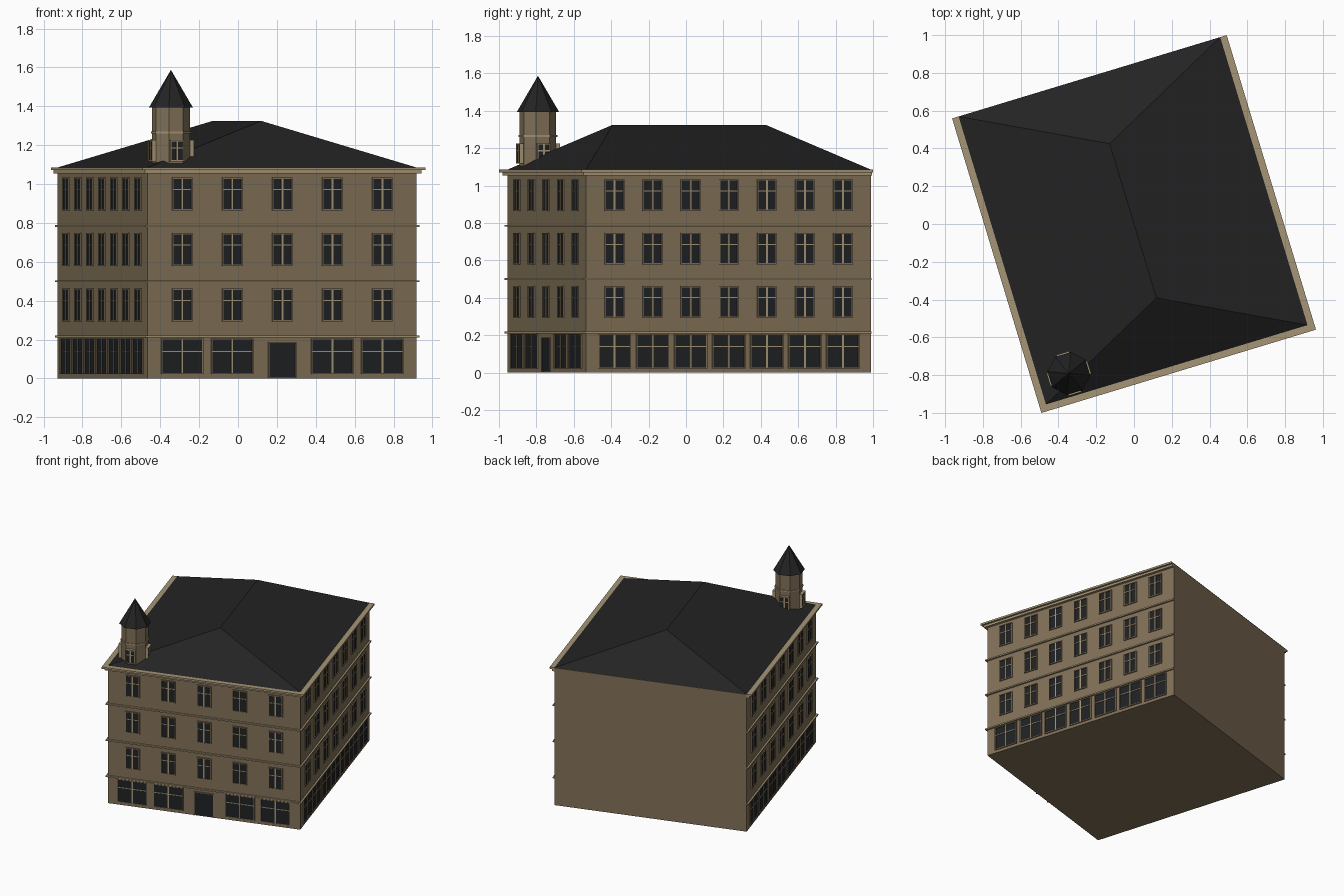
import bpy, bmesh, math
from mathutils import Matrix, Vector

cube = bpy.data.objects.get("Cube")
if cube:
    bpy.data.objects.remove(cube, do_unlink=True)


def material(name, rgb):
    m = bpy.data.materials.new(name)
    m.use_nodes = True
    m.diffuse_color = (*rgb, 1)
    m.node_tree.nodes["Principled BSDF"].inputs["Base Color"].default_value = (*rgb, 1)
    return m


WALL = material("tan stone", (0.22, 0.165, 0.098))
TRIM = material("pale stone trim", (0.38, 0.30, 0.18))
ROOF = material("dark slate", (0.017, 0.017, 0.017))
GLASS = material("dark glass", (0.014, 0.015, 0.017))

# Building footprint, turned on the plot
HU, HV = 0.7235, 0.7966
EAVE, RIDGE = 1.085, 1.325
PLOT = Matrix.Translation((-0.005, 0.017, 0)) @ Matrix.Rotation(math.radians(16.87), 4, 'Z')


def finish(name, bm, mat):
    bmesh.ops.recalc_face_normals(bm, faces=bm.faces)
    mesh = bpy.data.meshes.new(name)
    bm.to_mesh(mesh)
    bm.free()
    mesh.materials.append(mat)
    ob = bpy.data.objects.new(name, mesh)
    bpy.context.collection.objects.link(ob)
    return ob


def add_box(bm, frame, lo, hi):
    """Box between two corners, placed in the given frame."""
    lo, hi = Vector(lo), Vector(hi)
    place = Matrix.Translation((lo + hi) / 2) @ Matrix.Diagonal((*(hi - lo), 1))
    bmesh.ops.create_cube(bm, size=1, matrix=frame @ place)


def add_prism(bm, frame, r1, r2, z1, z2):
    """Eight-sided drum or cone with flat sides facing the axes."""
    bmesh.ops.create_cone(bm, cap_ends=True, segments=8, radius1=r1, radius2=r2, depth=z2 - z1,
                          matrix=frame @ Matrix.Translation((0, 0, (z1 + z2) / 2))
                          @ Matrix.Rotation(math.pi / 8, 4, 'Z'))


def side_frame(base, turn, dist):
    """Frame on a wall: x along it, -y outwards."""
    return base @ Matrix.Rotation(math.radians(turn), 4, 'Z') @ Matrix.Translation((0, -dist, 0))


def add_window(glass, bars, surround, frame, x, w, z0, z1, out=0.0, edge=0.006):
    """Pane, cross bars and a thin raised surround."""
    a, b = x - w / 2, x + w / 2
    add_box(glass, frame, (a, -out - 0.003, z0), (b, 0.01, z1))
    bar = out + 0.007
    zt = z0 + 0.64 * (z1 - z0)
    add_box(bars, frame, (x - 0.005, -bar, z0), (x + 0.005, 0, z1))
    add_box(bars, frame, (a, -bar, zt - 0.003), (b, 0, zt + 0.003))
    lip = out + 0.008
    for s in (a, b):
        add_box(surround, frame, (s - edge / 2, -lip, z0), (s + edge / 2, 0, z1))
    for z in (z0, z1):
        add_box(surround, frame, (a - edge / 2, -lip, z - edge / 2),
                (b + edge / 2, 0, z + edge / 2))


# Main block
bm = bmesh.new()
add_box(bm, PLOT, (-HU, -HV, 0), (HU, HV, EAVE - 0.002))
finish("walls", bm, WALL)

# Hipped roof
bm = bmesh.new()
rv = HV - 0.37
c = [bm.verts.new(PLOT @ Vector((x, y, EAVE)))
     for x, y in ((-HU, -HV), (HU, -HV), (HU, HV), (-HU, HV))]
f, b = [bm.verts.new(PLOT @ Vector((0, y, RIDGE))) for y in (-rv, rv)]
for face in ((c[0], c[1], f), (c[1], c[2], b, f), (c[2], c[3], b),
             (c[3], c[0], f, b), (c[3], c[2], c[1], c[0])):
    bm.faces.new(face)
finish("hipped_roof", bm, ROOF)


# Trim running round three sides; the back wall is plain
def three_sided_trim(name, z0, z1, out):
    bm = bmesh.new()
    add_box(bm, PLOT, (-HU - out, -HV - out, z0), (HU + out, -HV, z1))
    for s in (-1, 1):
        x0, x1 = sorted((s * HU, s * (HU + out)))
        add_box(bm, PLOT, (x0, -HV, z0), (x1, HV, z1))
    finish(name, bm, TRIM)


for i, z in enumerate((0.215, 0.50, 0.785)):
    three_sided_trim(f"floor_band_{i + 1}", z - 0.005, z + 0.005, 0.013)
three_sided_trim("cornice_lower", 1.055, 1.071, 0.02)
three_sided_trim("cornice_upper", 1.071, EAVE, 0.036)

# Windows: name, turn, wall distance, bays, spacing, shop window width
FACADES = (("front", 0, HV, 5, 0.269, 0.22),
           ("left", 90, HU, 7, 0.2127, 0.178),
           ("right", -90, HU, 7, 0.2127, 0.178))
for name, turn, dist, bays, step, shop in FACADES:
    frame = side_frame(PLOT, turn, dist)
    glass, bars, surround = bmesh.new(), bmesh.new(), bmesh.new()
    for i in range(bays):
        x = (i - (bays - 1) / 2) * step
        for z in (0.297, 0.582, 0.868):
            add_window(glass, bars, surround, frame, x, 0.102, z, z + 0.162)
        if name == "front" and i == bays // 2:
            continue
        add_window(glass, bars, surround, frame, x, shop, 0.025, 0.203)
    finish(name + "_window_panes", glass, GLASS)
    finish(name + "_window_bars", bars, TRIM)
    finish(name + "_window_surrounds", surround, WALL)

# Front door
frame = side_frame(PLOT, 0, HV)
bm = bmesh.new()
add_box(bm, frame, (-0.07, -0.004, 0.006), (0.07, 0.01, 0.182))
finish("front_door", bm, GLASS)
bm = bmesh.new()
for s in (-1, 1):
    add_box(bm, frame, (s * 0.073 - 0.003, -0.008, 0), (s * 0.073 + 0.003, 0, 0.182))
add_box(bm, frame, (-0.076, -0.008, 0.182), (0.076, 0, 0.188))
finish("door_surround", bm, WALL)

# Corner turret
TURRET = PLOT @ Matrix.Translation((-0.56, -0.675, 0))
bm = bmesh.new()
add_prism(bm, TURRET, 0.098, 0.098, 1.07, 1.40)
finish("turret_body", bm, WALL)
bm = bmesh.new()
add_prism(bm, TURRET, 0.104, 0.104, 1.26, 1.27)
finish("turret_band", bm, TRIM)
bm = bmesh.new()
add_prism(bm, TURRET, 0.114, 0, 1.393, 1.587)
finish("turret_roof", bm, ROOF)
glass, bars, surround = bmesh.new(), bmesh.new(), bmesh.new()
for turn in range(0, 360, 90):
    add_window(glass, bars, surround, side_frame(TURRET, turn, 0.09),
               0, 0.066, 1.12, 1.223, out=0.015)
finish("turret_window_panes", glass, GLASS)
finish("turret_window_bars", bars, TRIM)
finish("turret_window_surrounds", surround, TRIM)
